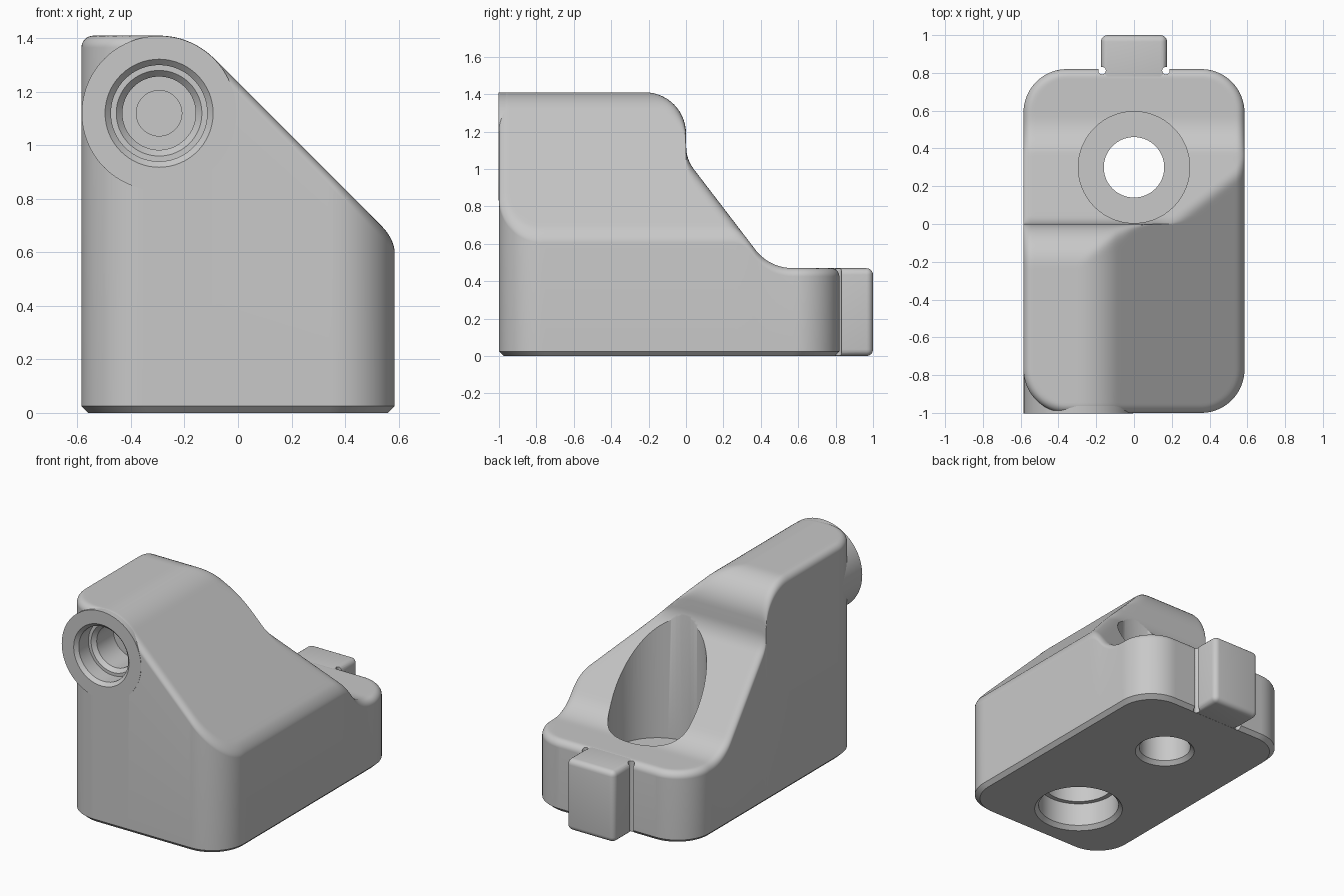
import bpy, bmesh
from math import sin, cos, pi, radians, hypot, sqrt
from mathutils import Matrix

cube = bpy.data.objects.get("Cube")
if cube:
    bpy.data.objects.remove(cube)

HALF_X, HALF_Y, MID_Y = 0.585, 0.91, -0.09   # plan of the block
CORNER, FILLET, CHAMFER = 0.23, 0.045, 0.025
TOP, LEDGE = 1.41, 0.47
BOSS_X, BOSS_Z, BOSS_R = -0.295, 1.12, 0.29

grey = bpy.data.materials.new("plain grey")
grey.use_nodes = True
grey.diffuse_color = (0.58, 0.58, 0.58, 1)
grey.node_tree.nodes["Principled BSDF"].inputs["Base Color"].default_value = grey.diffuse_color


def make(name, bm):
    bmesh.ops.recalc_face_normals(bm, faces=bm.faces)
    mesh = bpy.data.meshes.new(name)
    bm.to_mesh(mesh)
    bm.free()
    mesh.materials.append(grey)
    obj = bpy.data.objects.new(name, mesh)
    bpy.context.collection.objects.link(obj)
    return obj


def lathe(name, profile, matrix, sides=64):
    """Closed solid of revolution from (radius, height) pairs."""
    bm = bmesh.new()
    rings = [[bm.verts.new((r * cos(2 * pi * i / sides), r * sin(2 * pi * i / sides), h))
              for i in range(sides)] for r, h in profile]
    for a, b in zip(rings, rings[1:]):
        for i in range(sides):
            j = (i + 1) % sides
            bm.faces.new((a[i], a[j], b[j], b[i]))
    bm.faces.new(rings[0])
    bm.faces.new(rings[-1])
    bm.transform(matrix)
    return make(name, bm)


def cut(obj, cutters):
    for c in cutters:
        c.hide_render = True
        mod = obj.modifiers.new("cut", 'BOOLEAN')
        mod.operation, mod.solver, mod.object = 'DIFFERENCE', 'EXACT', c
    bpy.context.view_layer.update()
    deps = bpy.context.evaluated_depsgraph_get()
    mesh = bpy.data.meshes.new_from_object(obj.evaluated_get(deps))
    obj.modifiers.clear()
    obj.data = mesh


def arc(cy, cz, r, start, end, n=14):
    angles = [radians(start + (end - start) * i / n) for i in range(n + 1)]
    return [(cy + r * cos(a), cz + r * sin(a)) for a in angles]


# Side profile: flat top, rounded shoulder, ramp, flat ledge
side = [(-1, TOP)] + arc(-0.22, 1.19, 0.22, 90, 0)
side += arc(0.201, 1.12, 0.2, 180, 218.4, 8)
side += arc(0.57, LEDGE + 0.25, 0.25, 218.4, 270, 10) + [(0.82, LEDGE)]


def side_height(y):
    for (ya, za), (yb, zb) in zip(side, side[1:]):
        if y <= yb and yb > ya:
            return za + (zb - za) * max(0, y - ya) / (yb - ya)
    return LEDGE


# Front profile: flat top, arc around the boss, 45 degree slope
def front_height(x):
    u = x - BOSS_X
    if u <= 0:
        return TOP
    if u < BOSS_R * sqrt(0.5):
        return BOSS_Z + sqrt(BOSS_R ** 2 - u * u)
    return BOSS_Z + BOSS_R * sqrt(2) - u


def height(x, y):
    a, b = front_height(x), side_height(y)
    low = min(a, b)
    k = max(1e-6, 0.07 * min(1, (TOP - low) / 0.1))
    z = low - max(k - abs(a - b), 0) ** 2 / (4 * k)
    # Rounded rim, from the distance to the plan outline
    qx, qy = abs(x) - HALF_X + CORNER, abs(y - MID_Y) - HALF_Y + CORNER
    d = CORNER - hypot(max(qx, 0), max(qy, 0)) - min(max(qx, qy), 0)
    if d < FILLET:
        z -= FILLET - sqrt(max(0, FILLET ** 2 - (FILLET - max(d, 0)) ** 2))
    return z


def half_width(y):
    q = max(0, abs(y - MID_Y) - HALF_Y + CORNER)
    return HALF_X - CORNER + sqrt(max(0, CORNER ** 2 - q * q))


def fill(values, step):
    out = []
    for a, b in zip(values, values[1:]):
        n = max(1, int((b - a) / step))
        out += [a + (b - a) * i / n for i in range(n)]
    return out + values[-1:]


# Block: rows across the plan, lifted to the top surface
bend = [(HALF_Y - CORNER) + CORNER * sin(radians(5 * i)) for i in range(19)]
inner = [y for y, z in side if abs(y - MID_Y) < HALF_Y - CORNER - 0.001]
ys = fill(sorted(set(round(y, 5) for y in
                     [MID_Y + v for v in bend] + [MID_Y - v for v in bend] + inner)), 0.018)
rim = [1 - FILLET / HALF_X * (1 - cos(radians(90 * i / 8))) for i in range(9)]
ss = fill(sorted(rim + [-s for s in rim]), 0.03)

bm = bmesh.new()
rows = []
for y in ys:
    w = half_width(y)
    rows.append([bm.verts.new((w * s, y, height(w * s, y))) for s in ss])
for a, b in zip(rows, rows[1:]):
    for i in range(len(ss) - 1):
        bm.faces.new((a[i], a[i + 1], b[i + 1], b[i]))
loop = rows[0][:-1] + [r[-1] for r in rows[:-1]] + rows[-1][:0:-1] + [r[0] for r in rows[:0:-1]]
wall = [bm.verts.new((v.co.x, v.co.y, CHAMFER)) for v in loop]
fx, fy = 1 - CHAMFER / HALF_X, 1 - CHAMFER / HALF_Y
base = [bm.verts.new((v.co.x * fx, MID_Y + (v.co.y - MID_Y) * fy, 0)) for v in loop]
for up, low in ((loop, wall), (wall, base)):
    for i in range(len(loop)):
        j = (i + 1) % len(loop)
        bm.faces.new((up[i], up[j], low[j], low[i]))
bm.faces.new(base)
block = make("block", bm)

# Round boss at the front upper corner
along_y = Matrix.Translation((BOSS_X, -1, BOSS_Z)) @ Matrix.Rotation(-pi / 2, 4, 'X')
boss = lathe("front_boss", [(BOSS_R - 0.001, -0.002), (BOSS_R - 0.001, 0.32)], along_y, 96)

# Locating tab at the back
bm = bmesh.new()
bmesh.ops.create_cube(bm, size=1)
bm.transform(Matrix.Translation((0, 0.86, LEDGE / 2)) @ Matrix.Diagonal((0.35, 0.28, LEDGE - 0.001, 1)))
bmesh.ops.bevel(bm, geom=bm.edges[:], offset=0.035, segments=5, profile=0.5, affect='EDGES')
tab = make("back_tab", bm)

# Holes: stepped front bore, counterbored screw hole, magnet pocket, tab reliefs
bore = lathe("bore_cutter", [(0.22, -0.02), (0.18, 0.02), (0.18, 0.12), (0.16, 0.12),
                             (0.137, 0.145), (0.137, 0.32), (0.085, 0.32), (0.085, 0.4)], along_y)
screw = lathe("screw_cutter", [(0.21, -0.025), (0.16, 0.025), (0.16, 0.25), (0.295, 0.25),
                               (0.295, 1.6)], Matrix.Translation((0, 0.3, 0)), 80)
pocket = lathe("pocket_cutter", [(0.3, -0.025), (0.25, 0.025), (0.25, 0.18), (0.22, 0.18),
                                 (0.22, 0.42)], Matrix.Translation((-0.05, -0.6, 0)), 80)
reliefs = [lathe("relief_cutter", [(0.02, -0.1), (0.02, 0.6)],
                 Matrix.Translation((s * 0.169, 0.812, 0)), 16) for s in (-1, 1)]
cut(block, [bore, screw, pocket] + reliefs)
cut(boss, [bore])
cut(tab, reliefs)
for c in [bore, screw, pocket] + reliefs:
    bpy.data.objects.remove(c)

# Smooth shading with sharp rims kept
for obj in (block, boss, tab):
    obj.data.shade_smooth()
    obj.data.set_sharp_from_angle(angle=radians(32))
